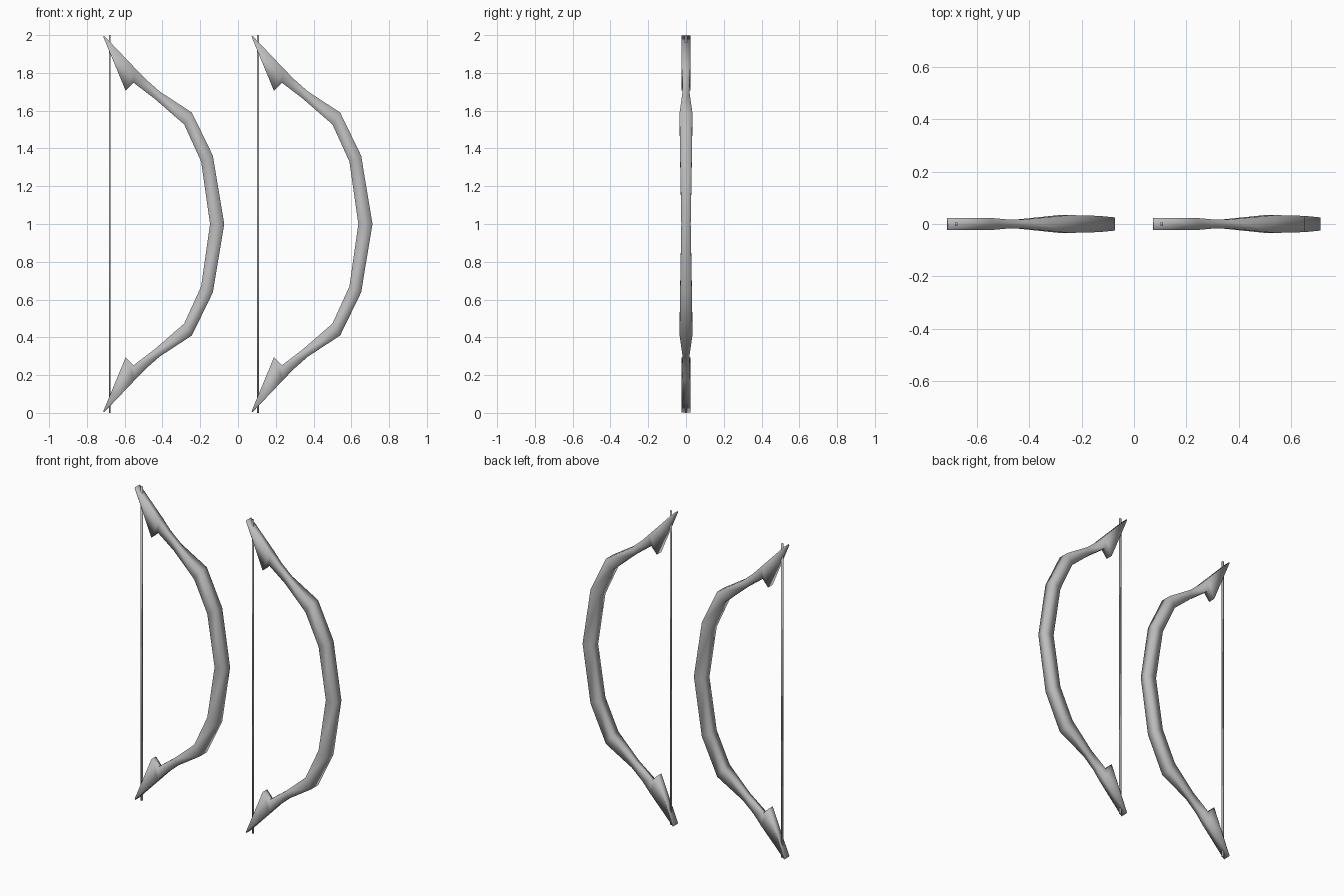
import bpy, bmesh

cube = bpy.data.objects.get("Cube")
if cube:
    bpy.data.objects.remove(cube)


def material(name, color):
    mat = bpy.data.materials.new(name)
    mat.use_nodes = True
    mat.diffuse_color = color
    mat.node_tree.nodes["Principled BSDF"].inputs["Base Color"].default_value = color
    return mat


grey = material("plain_grey", (0.5, 0.5, 0.5, 1))

# Upper limb stations: outer x, outer z, inner x, inner z, half width
GRIP = (-0.073, 1.0, -0.148, 1.0, 0.025)
UPPER = [
    (-0.133, 1.362, -0.195, 1.33, 0.031),
    (-0.244, 1.59, -0.285, 1.527, 0.034),
    (-0.415, 1.702, -0.44, 1.662, 0.018),
    (-0.490, 1.768, -0.553, 1.748, 0.018),
    (-0.545, 1.825, -0.595, 1.706, 0.023),
    (-0.709, 1.997, -0.713, 1.991, 0.023),
]
lower = [(a, 2 - b, c, 2 - d, w) for a, b, c, d, w in reversed(UPPER)]
STATIONS = lower + [GRIP] + UPPER


def finish(bm, name, location):
    bmesh.ops.recalc_face_normals(bm, faces=bm.faces)
    mesh = bpy.data.meshes.new(name)
    bm.to_mesh(mesh)
    bm.free()
    mesh.materials.append(grey)
    mesh.shade_smooth()
    obj = bpy.data.objects.new(name, mesh)
    obj.location = location
    bpy.context.collection.objects.link(obj)


def ring(bm, station):
    """Four-cornered section between the outer and inner edge of the limb."""
    ox, oz, ix, iz, half = station
    corners = [(ox, -half, oz), (ox, half, oz), (ix, half, iz), (ix, -half, iz)]
    return [bm.verts.new(co) for co in corners]


def bow_limb(name, x):
    bm = bmesh.new()
    rings = [ring(bm, s) for s in STATIONS]
    for a, b in zip(rings, rings[1:]):
        for i in range(4):
            j = (i + 1) % 4
            bm.faces.new((a[i], a[j], b[j], b[i]))
    bm.faces.new(rings[0])
    bm.faces.new(rings[-1])
    finish(bm, name, (x, 0, 0))


def bow_string(name, x):
    bm = bmesh.new()
    bmesh.ops.create_cube(bm, size=1)
    bmesh.ops.scale(bm, vec=(0.01, 0.01, 2), verts=bm.verts)
    finish(bm, name, (x - 0.679, 0, 1))


# Two matching bows side by side
for label, offset in (("right", 0), ("left", 0.785)):
    bow_limb(label + "_bow_limb", offset)
    bow_string(label + "_bow_string", offset)
